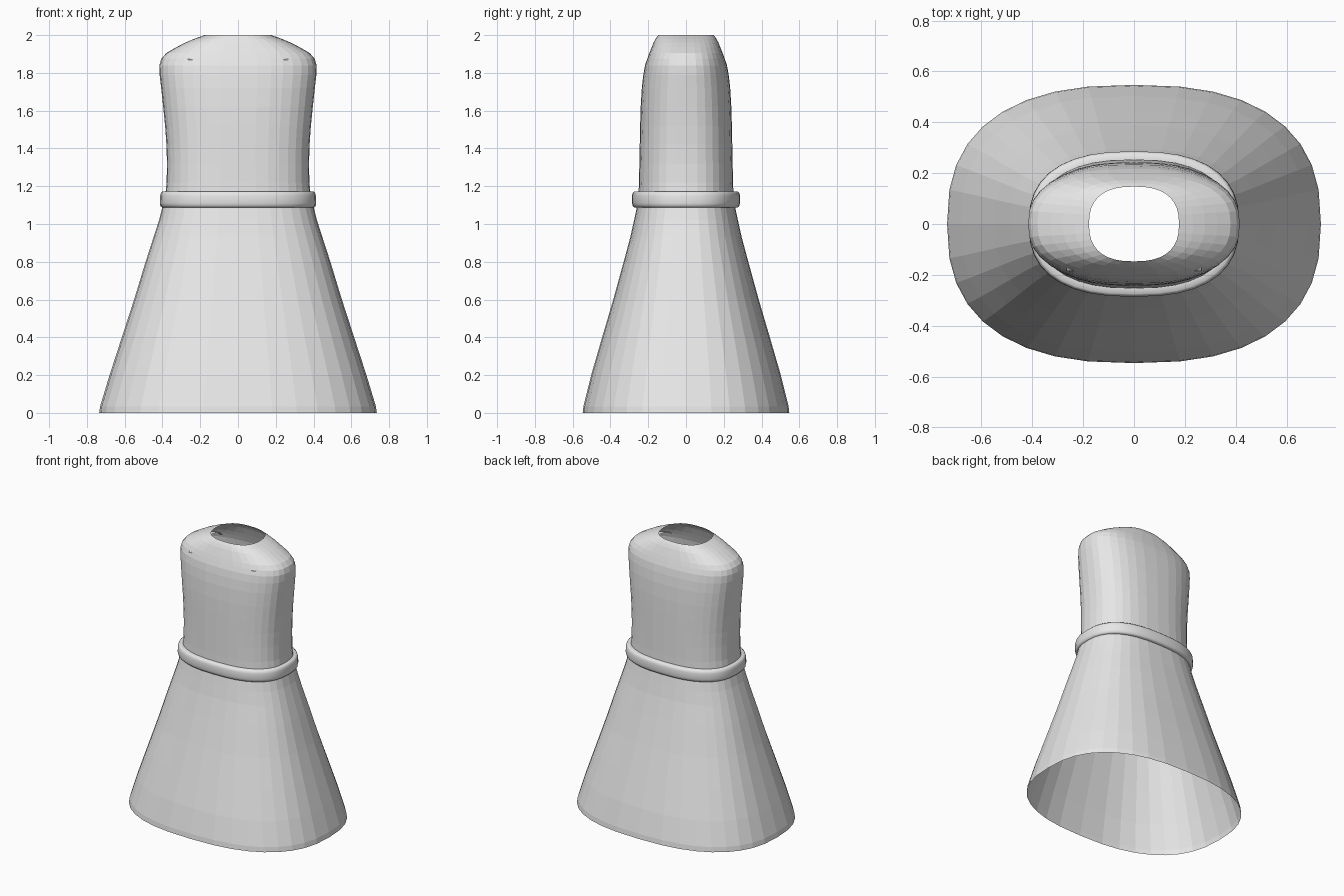
import bpy, bmesh, math

if "Cube" in bpy.data.objects:
    bpy.data.objects.remove(bpy.data.objects["Cube"])

SEG = 36
fabric = bpy.data.materials.new("light grey fabric")
fabric.diffuse_color = (0.8, 0.8, 0.8, 1)
fabric.use_nodes = True
fabric.node_tree.nodes["Principled BSDF"].inputs["Base Color"].default_value = fabric.diffuse_color


def finish(bm, name, smooth=False):
    bmesh.ops.recalc_face_normals(bm, faces=bm.faces)
    me = bpy.data.meshes.new(name)
    bm.to_mesh(me)
    bm.free()
    me.materials.append(fabric)
    for p in me.polygons:
        p.use_smooth = smooth
    ob = bpy.data.objects.new(name, me)
    bpy.context.collection.objects.link(ob)
    return ob


def ring(a, b, n=2.5):
    """Rounded oval cross-section with half widths a and b."""
    pts = []
    for i in range(SEG):
        t = 2 * math.pi * i / SEG
        c, s = math.cos(t), math.sin(t)
        pts.append((math.copysign(abs(c) ** (2 / n), c) * a,
                    math.copysign(abs(s) ** (2 / n), s) * b))
    return pts


def loft(name, profile, closed=False, smooth=False):
    """Join oval rings given as (z, half width, half depth)."""
    bm = bmesh.new()
    rows = [[bm.verts.new((x, y, z)) for x, y in ring(a, b)] for z, a, b in profile]
    pairs = list(zip(rows, rows[1:]))
    if closed:
        pairs.append((rows[-1], rows[0]))
    for r0, r1 in pairs:
        for i in range(SEG):
            j = (i + 1) % SEG
            bm.faces.new((r0[i], r0[j], r1[j], r1[i]))
    return finish(bm, name, smooth)


# Flared skirt, open at the hem
loft("skirt", [(0, .735, .547), (.035, .73, .543), (.2, .68, .502), (.4, .615, .444),
               (.6, .55, .385), (.8, .489, .33), (.93, .447, .295),
               (1.02, .418, .275), (1.08, .403, .262), (1.14, .39, .254)])

# Bodice closing in over the shoulders to the neck opening
loft("bodice", [(1.14, .386, .252), (1.22, .378, .249), (1.32, .376, .247), (1.42, .379, .245),
                (1.52, .386, .243), (1.62, .396, .240), (1.72, .407, .234), (1.79, .415, .226),
                (1.84, .416, .217), (1.875, .406, .205), (1.905, .38, .194),
                (1.935, .328, .182), (1.96, .28, .172), (1.98, .233, .161),
                (2.0, .177, .147)])

# Rounded waistband
belt = loft("waistband", [(1.088, .385, .255), (1.088, .402, .275), (1.095, .411, .282),
                          (1.11, .414, .286), (1.15, .412, .286), (1.165, .408, .282),
                          (1.172, .4, .275), (1.172, .38, .252)], smooth=True)

# Thin inner shoulder straps, barely showing through the front
path = [(-.184, 1.868), (-.15, 1.892), (-.09, 1.915), (0, 1.925), (.09, 1.915), (.14, 1.892), (.16, 1.868)]
for side, label in ((-1, "left"), (1, "right")):
    bm = bmesh.new()
    edges = [[bm.verts.new((side * x, y, z)) for x in (.235, .265)] for y, z in path]
    for p, q in zip(edges, edges[1:]):
        bm.faces.new((p[0], p[1], q[1], q[0]))
    finish(bm, label + "_inner_strap")
